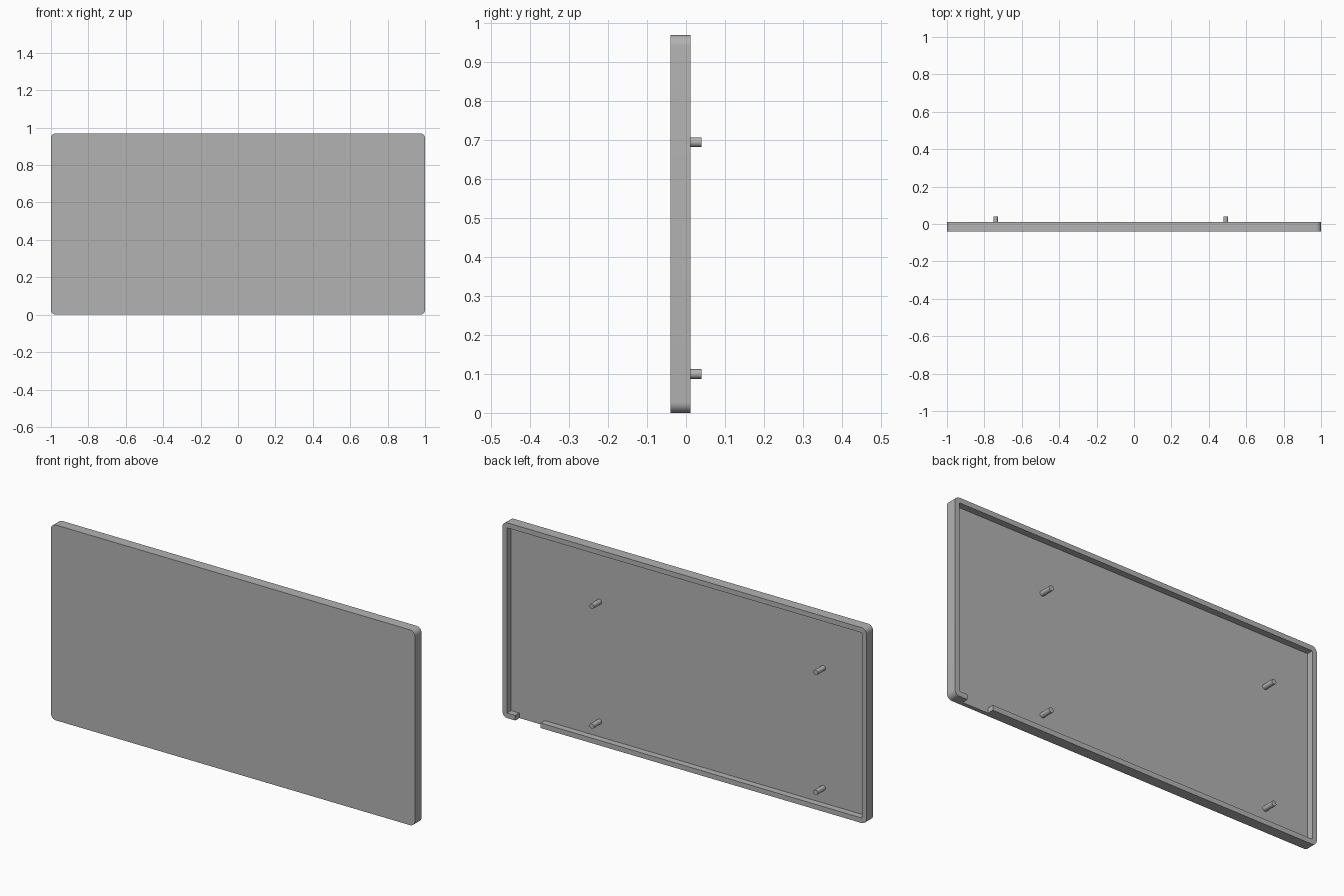
import bpy, bmesh, math
from mathutils import Matrix, Vector

if "Cube" in bpy.data.objects:
    bpy.data.objects.remove(bpy.data.objects["Cube"], do_unlink=True)

HEIGHT = 0.97
FRONT, FLOOR, RIM, PEG_END = -0.04, -0.02, 0.012, 0.04
WALL = 0.025

grey = bpy.data.materials.new("plain grey")
grey.use_nodes = True
colour = (0.45, 0.45, 0.45, 1)
grey.diffuse_color = colour
grey.node_tree.nodes["Principled BSDF"].inputs["Base Color"].default_value = colour


def add_object(name, bm):
    bmesh.ops.recalc_face_normals(bm, faces=bm.faces)
    mesh = bpy.data.meshes.new(name)
    bm.to_mesh(mesh)
    bm.free()
    mesh.materials.append(grey)
    obj = bpy.data.objects.new(name, mesh)
    bpy.context.collection.objects.link(obj)
    return obj


def activate(obj):
    bpy.ops.object.select_all(action='DESELECT')
    obj.select_set(True)
    bpy.context.view_layer.objects.active = obj


def box(name, low, high, corner=0):
    """Box between two points, with corners rounded along y if asked."""
    low, high = Vector(low), Vector(high)
    bm = bmesh.new()
    place = Matrix.Translation((low + high) / 2) @ Matrix.Diagonal((*(high - low), 1))
    bmesh.ops.create_cube(bm, size=1, matrix=place)
    if corner:
        edges = [e for e in bm.edges
                 if abs(e.verts[0].co.y - e.verts[1].co.y) > 0.001]
        bmesh.ops.bevel(bm, geom=edges, offset=corner, segments=8,
                        profile=0.5, affect='EDGES')
    return add_object(name, bm)


def cut(target, cutter):
    cutter.hide_render = True
    mod = target.modifiers.new("cut", 'BOOLEAN')
    mod.operation = 'DIFFERENCE'
    mod.solver = 'EXACT'
    mod.object = cutter
    activate(target)
    bpy.ops.object.modifier_apply(modifier=mod.name)
    bpy.data.objects.remove(cutter, do_unlink=True)


# Panel with a shallow pocket in its back
panel = box("panel", (-1, FRONT, 0), (1, RIM, HEIGHT), corner=0.027)
cut(panel, box("pocket_cutter", (-1 + WALL, FLOOR, WALL),
               (1 - WALL, 0.1, HEIGHT - WALL)))

# Cable gap in the bottom rim
cut(panel, box("gap_cutter", (0.79, FLOOR, -0.1), (0.93, 0.1, 0.05)))
activate(panel)
bpy.ops.object.shade_smooth_by_angle(angle=math.radians(30))

# Four mounting pegs
for side, x in (("left", 0.49), ("right", -0.74)):
    for level, z in (("lower", 0.1), ("upper", 0.695)):
        start = FLOOR - 0.005
        bm = bmesh.new()
        place = (Matrix.Translation((x, (start + PEG_END) / 2, z))
                 @ Matrix.Rotation(math.pi / 2, 4, 'X'))
        bmesh.ops.create_cone(bm, cap_ends=True, segments=32, radius1=0.0125,
                              radius2=0.0125, depth=PEG_END - start, matrix=place)
        activate(add_object(f"{level}_{side}_peg", bm))
        bpy.ops.object.shade_smooth_by_angle(angle=math.radians(30))
